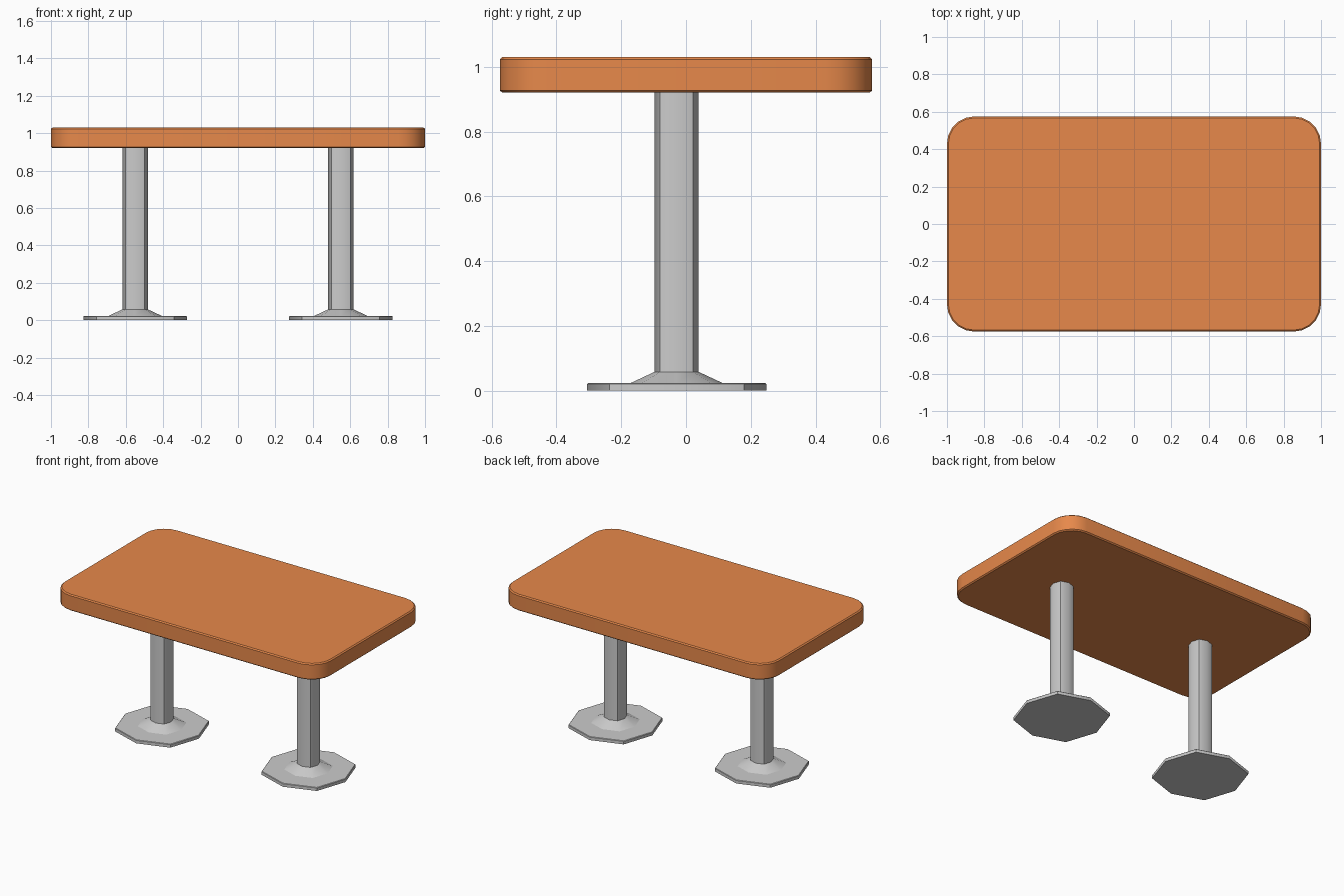
import bpy, bmesh, math

if "Cube" in bpy.data.objects:
    bpy.data.objects.remove(bpy.data.objects["Cube"])

LEG_X, LEG_Y = 0.55, -0.029


def loft(name, rings, cap_bottom=True, cap_top=True, mat=None, angle=40):
    """Skin a stack of equal-count closed rings, bottom to top."""
    bm = bmesh.new()
    loops = [[bm.verts.new(p) for p in ring] for ring in rings]
    n = len(loops[0])
    for lo, hi in zip(loops, loops[1:]):
        for i in range(n):
            j = (i + 1) % n
            bm.faces.new((lo[i], lo[j], hi[j], hi[i]))
    if cap_bottom:
        bm.faces.new(loops[0][::-1])
    if cap_top:
        bm.faces.new(loops[-1])
    me = bpy.data.meshes.new(name)
    bm.to_mesh(me)
    bm.free()
    ob = bpy.data.objects.new(name, me)
    bpy.context.collection.objects.link(ob)
    if mat:
        me.materials.append(mat)
    bpy.ops.object.select_all(action='DESELECT')
    ob.select_set(True)
    bpy.context.view_layer.objects.active = ob
    bpy.ops.object.shade_smooth_by_angle(angle=math.radians(angle))
    return ob


def rounded_rect(hx, hy, r, z, seg=5):
    pts = []
    for k, (sx, sy) in enumerate([(1, 1), (-1, 1), (-1, -1), (1, -1)]):
        for i in range(seg + 1):
            a = math.pi / 2 * (k + i / seg)
            pts.append((sx * (hx - r) + r * math.cos(a),
                        sy * (hy - r) + r * math.sin(a), z))
    return pts


def soft_octagon(x, h, z):
    """Eight points: side middles at h, corners pulled in to 0.75 h."""
    c = 0.75 * h
    return [(x + px, LEG_Y + py, z) for px, py in
            [(h, 0), (c, c), (0, h), (-c, c), (-h, 0), (-c, -c), (0, -h), (c, -c)]]


# Tabletop: rounded slab with a fine chamfer on both rims
orange = bpy.data.materials.new("orange")
orange.diffuse_color = (0.8, 0.25, 0.07, 1)
orange.use_nodes = True
orange.node_tree.nodes["Principled BSDF"].inputs["Base Color"].default_value = orange.diffuse_color
slab = [(0.92, 0.008), (0.927, 0), (1.023, 0), (1.03, 0.008)]
loft("tabletop", [rounded_rect(1 - d, 0.575 - d, 0.145 - d, z) for z, d in slab],
     mat=orange)

# Pedestal legs: floor plate, sloped collar and column
for side, x in (("left", -LEG_X), ("right", LEG_X)):
    def stack(part, profile, bottom=False):
        loft(f"{side}_{part}", [soft_octagon(x, h, z) for h, z in profile],
             bottom, False)
    stack("base_plate", [(0.277, 0), (0.277, 0.02), (0.274, 0.023), (0.143, 0.023)], True)
    stack("collar", [(0.143, 0.023), (0.068, 0.058)])
    stack("column", [(0.068, 0.058), (0.068, 0.922)])
